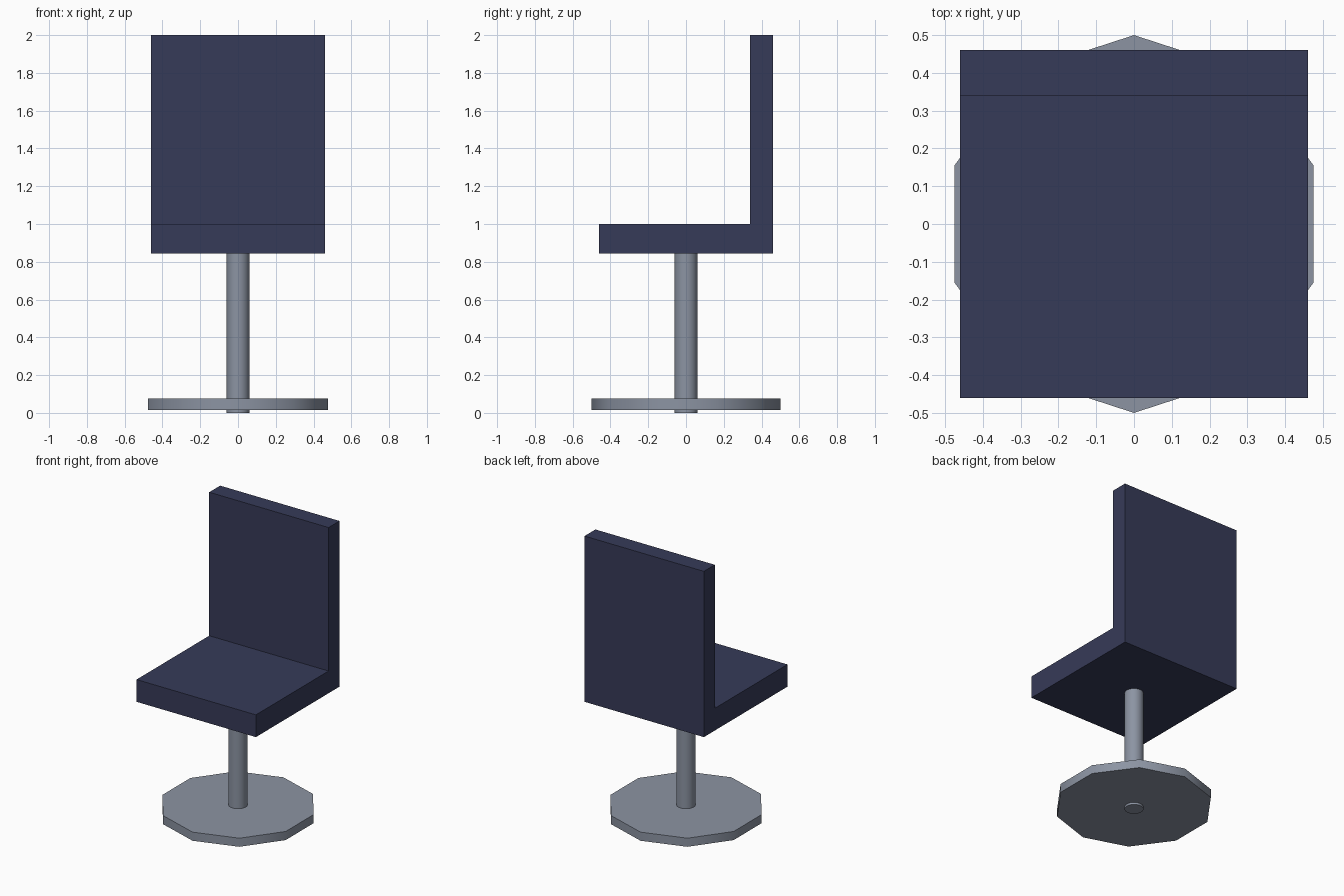
import bpy
import bmesh
import math

if "Cube" in bpy.data.objects:
    bpy.data.objects.remove(bpy.data.objects["Cube"])


def material(name, rgb):
    mat = bpy.data.materials.new(name)
    mat.diffuse_color = (*rgb, 1.0)
    mat.use_nodes = True
    mat.node_tree.nodes["Principled BSDF"].inputs["Base Color"].default_value = mat.diffuse_color
    return mat


navy = material("navy_upholstery", (0.037, 0.043, 0.098))
steel = material("grey_steel", (0.262, 0.296, 0.365))


def cylinder(name, radius, bottom, top, sides, mat):
    bpy.ops.mesh.primitive_cylinder_add(
        vertices=sides, radius=radius, depth=top - bottom,
        location=(0, 0, (bottom + top) / 2))
    obj = bpy.context.object
    obj.name = name
    obj.data.materials.append(mat)
    bpy.ops.object.shade_smooth_by_angle(angle=math.radians(40))
    return obj


# Seat and backrest: one L-shaped side profile (y, z) extruded across x
HALF = 0.46
profile = [(-HALF, 0.845), (HALF, 0.845), (HALF, 2.0),
           (0.34, 2.0), (0.34, 1.0), (-HALF, 1.0)]
bm = bmesh.new()
side = bm.faces.new([bm.verts.new((-HALF, y, z)) for y, z in profile])
extruded = bmesh.ops.extrude_face_region(bm, geom=[side], use_keep_orig=True)
moved = [v for v in extruded["geom"] if isinstance(v, bmesh.types.BMVert)]
bmesh.ops.translate(bm, verts=moved, vec=(2 * HALF, 0, 0))
bmesh.ops.recalc_face_normals(bm, faces=bm.faces)
mesh = bpy.data.meshes.new("seat_and_back")
bm.to_mesh(mesh)
bm.free()
mesh.materials.append(navy)
seat = bpy.data.objects.new("seat_and_back", mesh)
bpy.context.collection.objects.link(seat)

# Round pole, poking slightly below the base plate
cylinder("pole", 0.06, 0.0, 0.85, 32, steel)

# Ten-sided base plate
cylinder("base_plate", 0.5, 0.015, 0.075, 10, steel)
